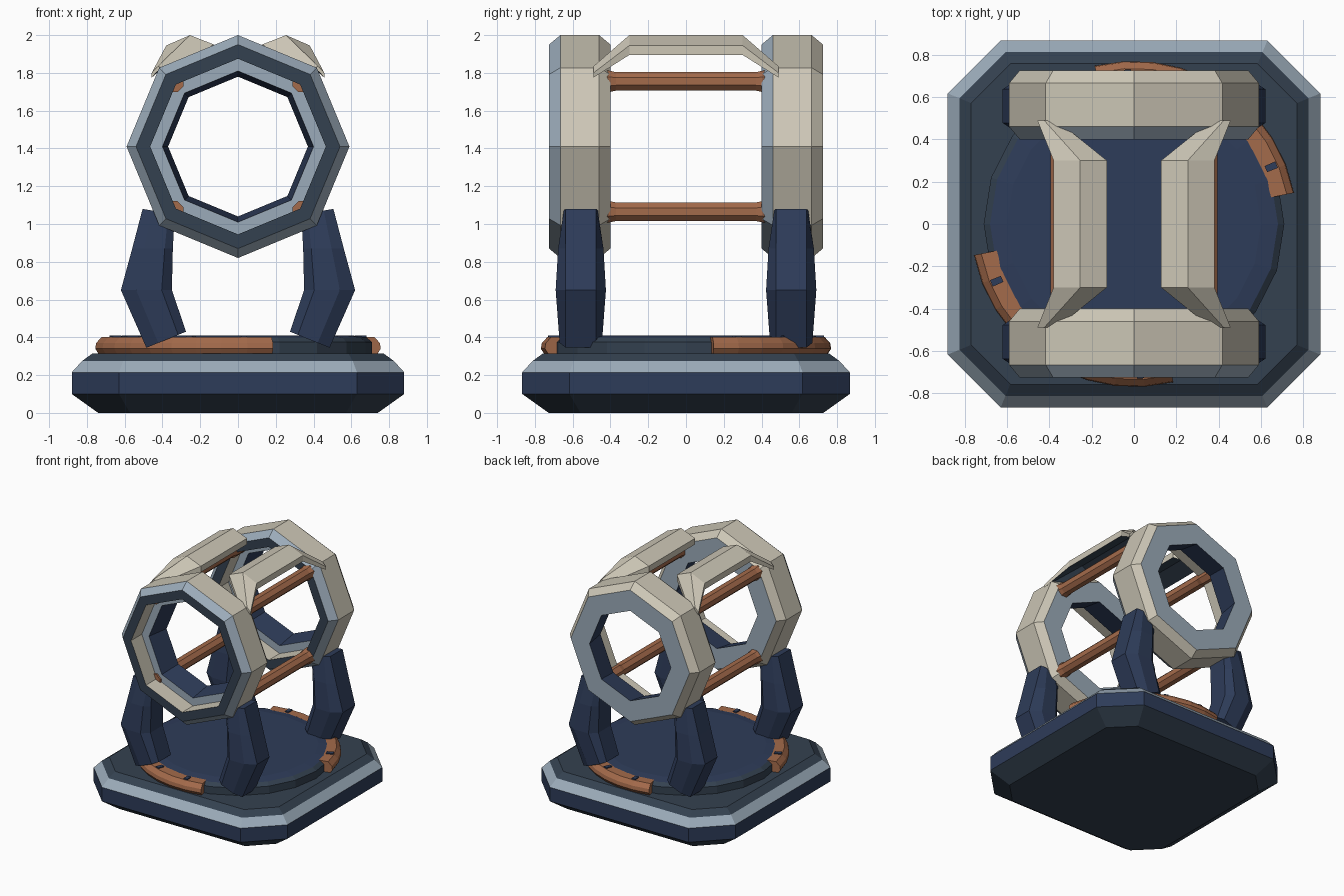
import bpy, bmesh
from math import sin, cos, pi, radians

if "Cube" in bpy.data.objects:
    bpy.data.objects.remove(bpy.data.objects["Cube"])


def material(name, rgb):
    m = bpy.data.materials.new(name)
    m.use_nodes = True
    m.diffuse_color = (*rgb, 1)
    m.node_tree.nodes["Principled BSDF"].inputs["Base Color"].default_value = (*rgb, 1)
    return m


CREAM, PALE, NAVY, SLATE, COPPER = range(5)
MATS = [material("cream", (0.61, 0.57, 0.47)),
        material("pale_blue", (0.33, 0.41, 0.49)),
        material("navy", (0.027, 0.045, 0.10)),
        material("slate", (0.034, 0.053, 0.08)),
        material("copper", (0.37, 0.145, 0.07))]


def loft(name, sections, colors, caps=None, closed=False):
    """Skin closed loops of points; colors holds one colour per band."""
    bm = bmesh.new()
    loops = [[bm.verts.new(p) for p in s] for s in sections]
    n = len(loops[0])
    bands = len(loops) if closed else len(loops) - 1
    for i in range(bands):
        a, b = loops[i], loops[(i + 1) % len(loops)]
        for j in range(n):
            k = (j + 1) % n
            f = bm.faces.new((a[j], a[k], b[k], b[j]))
            f.material_index = colors[i % len(colors)]
    if caps:
        for loop, color in zip((loops[0], loops[-1]), caps):
            bm.faces.new(loop).material_index = color
    bmesh.ops.recalc_face_normals(bm, faces=bm.faces)
    me = bpy.data.meshes.new(name)
    bm.to_mesh(me)
    bm.free()
    for m in MATS:
        me.materials.append(m)
    ob = bpy.data.objects.new(name, me)
    bpy.context.collection.objects.link(ob)
    return ob


def circle_y(r, y, n=8, cx=0.0, cz=1.41, turn=0.0):
    return [(cx + r * cos(2 * pi * i / n + turn), y, cz + r * sin(2 * pi * i / n + turn))
            for i in range(n)]


def circle_z(r, z, n=20):
    return [(r * cos(2 * pi * i / n), r * sin(2 * pi * i / n), z) for i in range(n)]


# Base plinth: chamfered rectangle stepped in by an inset
def plinth(inset, z):
    x, y, c = 0.88 - inset, 0.867 - inset, 0.25 - 0.586 * inset
    return [(x, y - c, z), (x - c, y, z), (c - x, y, z), (-x, y - c, z),
            (-x, c - y, z), (c - x, -y, z), (x - c, -y, z), (x, c - y, z)]


loft("base_plinth",
     [plinth(0.14, 0), plinth(0, 0.10), plinth(0, 0.215), plinth(0.055, 0.275), plinth(0.11, 0.315)],
     [SLATE, NAVY, PALE, SLATE], (SLATE, SLATE))

# Turntable disc
loft("turntable", [circle_z(0.71, 0.31), circle_z(0.71, 0.375), circle_z(0.68, 0.40), circle_z(0.6, 0.41)],
     [SLATE, SLATE, NAVY], (SLATE, NAVY))


# Copper arcs around the disc, with small clips
def arc(name, start, end, steps, profile, color):
    sections = []
    for i in range(steps + 1):
        a = radians(start + (end - start) * i / steps)
        sections.append([(r * cos(a), r * sin(a), z) for r, z in profile])
    loft(name, sections, [color], (color, color))


rail = [(0.66, 0.31), (0.75, 0.31), (0.77, 0.34), (0.765, 0.37), (0.735, 0.402), (0.66, 0.402)]
clip = [(0.675, 0.398), (0.73, 0.398), (0.73, 0.41), (0.675, 0.41)]
for side, turn in (("back", 0), ("front", 180)):
    arc(side + "_rail", 11 + turn, 104 + turn, 9, rail, COPPER)
    for k in range(4):
        mid = 22.6 + 23.3 * k + turn
        arc(f"{side}_rail_clip_{k + 1}", mid - 1.3, mid + 1.3, 1, clip, NAVY)

# Two octagonal rings, both opening toward the front
for name, y in (("front_ring", -0.725), ("back_ring", 0.40)):
    profile = [(0.59, 0.06), (0.59, 0.265), (0.54, 0.325), (0.37, 0.325),
               (0.40, 0.14), (0.465, 0.14), (0.465, 0), (0.54, 0)]
    loft(name, [circle_y(r, y + d) for r, d in profile],
         [CREAM, CREAM, PALE, NAVY, PALE, CREAM, SLATE, PALE], closed=True)

# Bent legs, guards and connecting bars, mirrored left and right
for side, s in (("left", 1), ("right", -1)):
    for end, e in (("front", -1), ("back", 1)):
        sections = []
        for outer, inner, half in (((0.505, 1.08), (0.335, 1.05), 0.09),
                                   ((0.56, 0.87), (0.345, 0.87), 0.12),
                                   ((0.62, 0.65), (0.35, 0.65), 0.133),
                                   ((0.485, 0.345), (0.275, 0.43), 0.112)):
            loop = []
            for t, d in ((0, 0.08), (0.3, half), (0.8, half), (1, 0.08),
                         (1, -0.08), (0.8, -half), (0.3, -half), (0, -0.08)):
                loop.append((s * (outer[0] + t * (inner[0] - outer[0])),
                             e * 0.557 + d,
                             outer[1] + t * (inner[1] - outer[1])))
            sections.append(loop)
        loft(f"{end}_{side}_leg", sections, [NAVY], (NAVY, NAVY))

    # Folded guard plate with tapered, dropped ends
    middle = [(0.38, 1.945), (0.254, 2.0), (0.128, 1.95)]
    tip = [(0.457, 1.80), (0.425, 1.835), (0.365, 1.815)]
    sections = []
    for y, shape in ((-0.49, tip), (-0.30, middle), (0.30, middle), (0.49, tip)):
        drop = 0.025 if shape is tip else 0.05
        under = [(x, z - drop) for x, z in reversed(shape)]
        sections.append([(s * x, y, z) for x, z in shape + under])
    guard = loft(side + "_guard", sections, [CREAM], (CREAM, CREAM))
    for f in guard.data.polygons:
        if f.normal.z < -0.5:
            f.material_index = SLATE

    # Bars with flared collars
    for level, dz in (("upper", 0.345), ("lower", -0.345)):
        stops = [(-0.60, 0.062), (-0.41, 0.062), (-0.37, 0.053),
                 (0.37, 0.053), (0.41, 0.062), (0.56, 0.062)]
        loft(f"{side}_{level}_bar",
             [circle_y(r, y, 8, s * 0.345, 1.41 + dz, pi / 8) for y, r in stops],
             [COPPER], (COPPER, COPPER))
